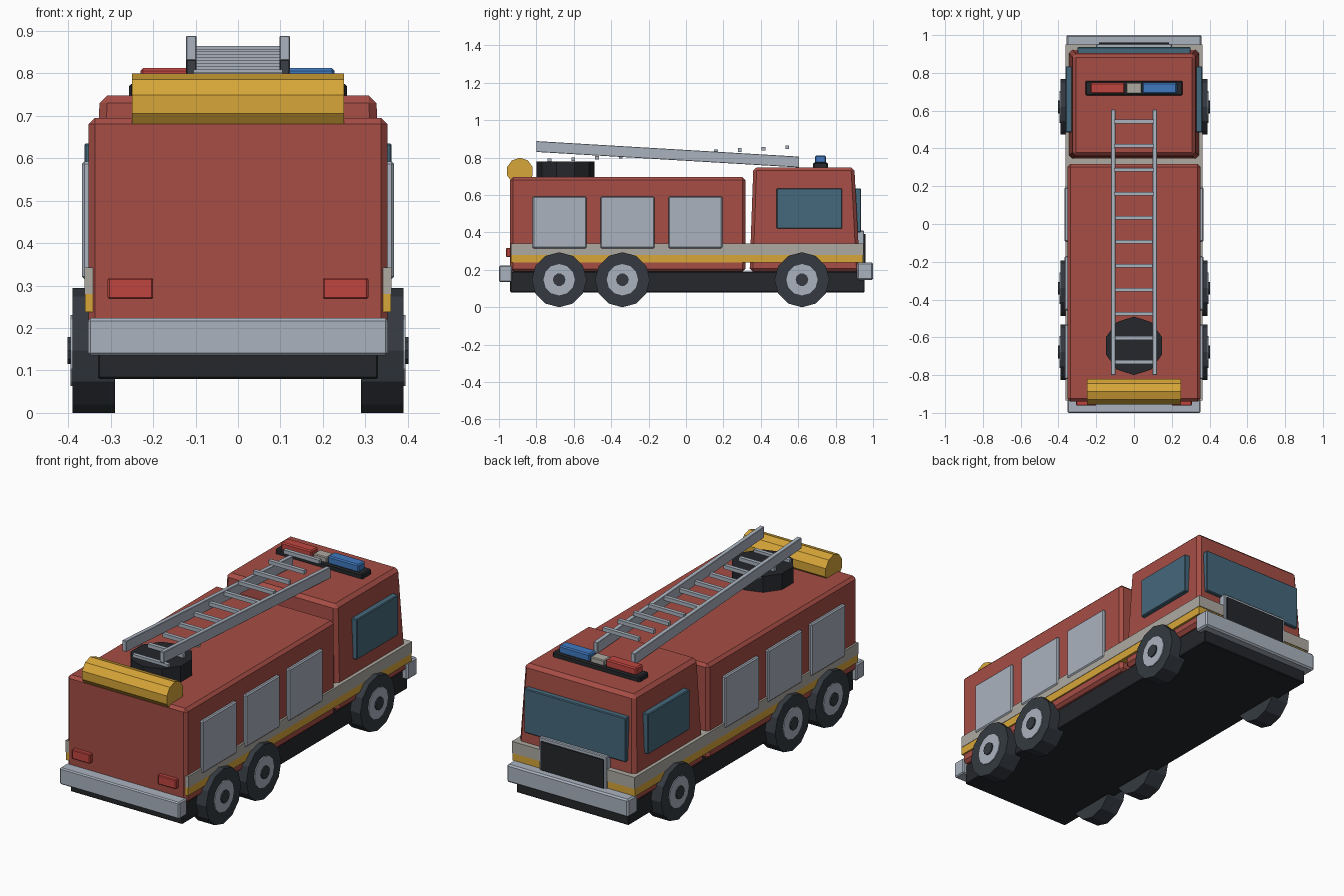
import bpy
import math
from mathutils import Vector

cube = bpy.data.objects.get("Cube")
if cube:
    bpy.data.objects.remove(cube, do_unlink=True)


def material(name, rgb):
    m = bpy.data.materials.new(name)
    m.use_nodes = True
    m.diffuse_color = (*rgb, 1)
    m.node_tree.nodes["Principled BSDF"].inputs["Base Color"].default_value = (*rgb, 1)
    return m


RED = material("red paint", (0.38, 0.075, 0.06))
SILVER = material("silver metal", (0.40, 0.45, 0.52))
GOLD = material("gold", (0.68, 0.38, 0.04))
CREAM = material("cream stripe", (0.42, 0.40, 0.36))
DARK = material("dark rubber", (0.035, 0.042, 0.052))
BLACK = material("black trim", (0.018, 0.02, 0.024))
GLASS = material("blue glass", (0.06, 0.14, 0.20))
LAMP = material("red lamp", (0.52, 0.06, 0.05))
BLUE = material("blue lamp", (0.05, 0.19, 0.52))


def finish(obj, name, mat, bevel=0):
    obj.name = name
    obj.data.materials.append(mat)
    if bevel:
        mod = obj.modifiers.new("Bevel", 'BEVEL')
        mod.width = bevel
        mod.segments = 1
    return obj


def box(name, x, y, z, mat, bevel=0.004):
    """Box from its (low, high) range on each axis."""
    bpy.ops.mesh.primitive_cube_add(size=1)
    obj = bpy.context.object
    for v in obj.data.vertices:
        v.co = Vector([r[0] if c < 0 else r[1] for c, r in zip(v.co, (x, y, z))])
    return finish(obj, name, mat, bevel)


def cylinder(name, centre, radius, depth, sides, mat, axis='Z', bevel=0):
    turn = (0, math.pi / 2, 0) if axis == 'X' else (0, 0, 0)
    bpy.ops.mesh.primitive_cylinder_add(vertices=sides, radius=radius, depth=depth,
                                        location=centre, rotation=turn)
    return finish(bpy.context.object, name, mat, bevel)


def pair(name, x, y, z, mat, bevel=0.004):
    """The same box on both sides."""
    box("left_" + name, x, y, z, mat, bevel)
    box("right_" + name, (-x[1], -x[0]), y, z, mat, bevel)


# Chassis, body and tapered cab
box("chassis", (-0.33, 0.33), (-0.94, 0.955), (0.08, 0.19), BLACK)
box("body", (-0.352, 0.352), (-0.94, 0.317), (0.19, 0.695), RED, 0.015)
cab = box("cab", (-0.35, 0.35), (0.34, 0.93), (0.19, 0.748), RED, 0.018)
for v in cab.data.vertices:
    if v.co.z > 0.5:
        v.co.x *= 0.93
        v.co.y += 0.02 if v.co.y < 0.5 else -0.03

# Stripes running all the way round
box("cream_stripe", (-0.362, 0.362), (-0.935, 0.95), (0.28, 0.342), CREAM, 0)
box("gold_stripe", (-0.36, 0.36), (-0.935, 0.945), (0.238, 0.28), GOLD, 0)

# Glass
pair("side_window", (0.31, 0.362), (0.485, 0.835), (0.42, 0.635), GLASS)
box("windscreen", (-0.30, 0.30), (0.87, 0.936), (0.40, 0.635), GLASS)

# Grille and bumpers
box("grille_frame", (-0.20, 0.20), (0.90, 0.953), (0.22, 0.41), SILVER)
box("grille", (-0.185, 0.185), (0.92, 0.96), (0.235, 0.392), BLACK, 0)
box("front_bumper", (-0.358, 0.358), (0.915, 1.0), (0.145, 0.24), SILVER, 0.008)
box("rear_bumper", (-0.353, 0.353), (-1.0, -0.93), (0.135, 0.223), SILVER, 0.006)
pair("tail_lamp", (0.20, 0.307), (-0.962, -0.92), (0.268, 0.318), LAMP)

# Side lockers
for i in range(3):
    y = -0.82 + 0.363 * i
    pair(f"locker_{i + 1}", (0.34, 0.368), (y, y + 0.288), (0.315, 0.592), SILVER, 0.006)

# Wheels
for axle, y in (("front", 0.62), ("middle", -0.34), ("rear", -0.678)):
    for side, s in (("left", 1), ("right", -1)):
        name = f"{side}_{axle}"
        cylinder(name + "_tyre", (s * 0.34, y, 0.147), 0.147, 0.10, 12, DARK, 'X')
        cylinder(name + "_hub", (s * 0.36, y, 0.147), 0.084, 0.07, 12, SILVER, 'X')
        cylinder(name + "_cap", (s * 0.37, y, 0.147), 0.034, 0.064, 10, DARK, 'X')

# Turntable and hose roll
cylinder("turntable", (0, -0.645, 0.735), 0.155, 0.09, 10, BLACK)
roll = cylinder("hose_roll", (0, -0.888, 0.727), 0.072, 0.50, 10, GOLD, 'X')
roll.rotation_euler = (math.pi / 2, 0, math.pi / 2)

# Ladder: sloping rails, with rungs stepping up toward the cab
for side, s in (("left", 1), ("right", -1)):
    rail = box(side + "_rail", (s * 0.11 - 0.012, s * 0.11 + 0.012), (-0.80, 0.605),
               (-0.029, 0.029), SILVER, 0.002)
    for v in rail.data.vertices:
        v.co.z += 0.812 - 0.059 * v.co.y
for i in range(11):
    y = 0.542 - 0.1272 * i
    z = 0.825 + 0.055 * y
    box(f"rung_{i + 1}", (-0.105, 0.105), (y - 0.01, y + 0.01), (z - 0.01, z + 0.01),
        SILVER, 0)

# Light bar
box("light_bar_base", (-0.257, 0.257), (0.68, 0.758), (0.74, 0.775), BLACK, 0.006)
box("red_light", (-0.23, -0.05), (0.69, 0.748), (0.77, 0.812), LAMP, 0.006)
box("blue_light", (0.045, 0.227), (0.69, 0.748), (0.77, 0.812), BLUE, 0.006)
box("light_bar_centre", (-0.04, 0.04), (0.69, 0.748), (0.77, 0.802), CREAM, 0.004)
